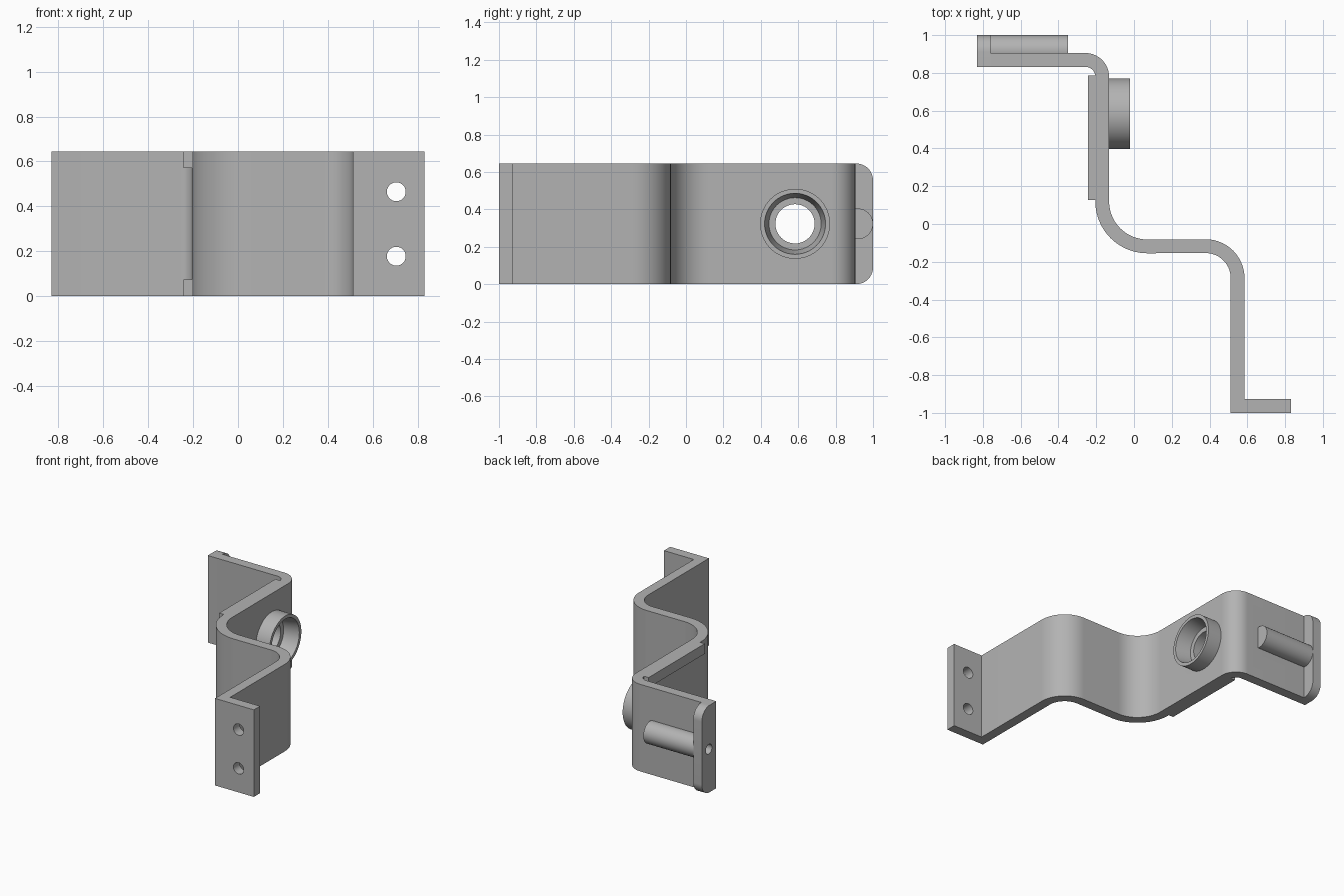
import bpy, bmesh, math
from mathutils import Vector, Matrix

cube = bpy.data.objects.get("Cube")
if cube:
    bpy.data.objects.remove(cube, do_unlink=True)

HEIGHT = 0.645
MID = HEIGHT / 2
THICK = 0.073

steel = bpy.data.materials.new("grey steel")
steel.use_nodes = True
COLOUR = (0.45, 0.45, 0.45, 1)
steel.diffuse_color = COLOUR
steel.node_tree.nodes["Principled BSDF"].inputs["Base Color"].default_value = COLOUR


def finish(name, bm):
    bmesh.ops.recalc_face_normals(bm, faces=bm.faces)
    mesh = bpy.data.meshes.new(name)
    bm.to_mesh(mesh)
    bm.free()
    mesh.materials.append(steel)
    obj = bpy.data.objects.new(name, mesh)
    bpy.context.collection.objects.link(obj)
    return obj


def prism(name, points, offset):
    """Extrude a closed outline of 3D points by an offset."""
    bm = bmesh.new()
    face = bm.faces.new([bm.verts.new(p) for p in points])
    ext = bmesh.ops.extrude_face_region(bm, geom=[face], use_keep_orig=True)
    moved = [v for v in ext["geom"] if isinstance(v, bmesh.types.BMVert)]
    bmesh.ops.translate(bm, verts=moved, vec=offset)
    return finish(name, bm)


def box(name, low, high):
    (x0, y0, z0), (x1, y1, z1) = low, high
    return prism(name, [(x0, y0, z0), (x1, y0, z0), (x1, y1, z0), (x0, y1, z0)], (0, 0, z1 - z0))


def cylinder(name, start, end, radius, sides=48):
    a, b = Vector(start), Vector(end)
    turn = (b - a).to_track_quat('Z', 'Y').to_matrix().to_4x4()
    bm = bmesh.new()
    bmesh.ops.create_cone(bm, cap_ends=True, segments=sides, radius1=radius, radius2=radius,
                          depth=(b - a).length, matrix=Matrix.Translation((a + b) / 2) @ turn)
    return finish(name, bm)


def arc(cx, cy, r, start, end, steps=14):
    angles = [math.radians(start + (end - start) * i / steps) for i in range(steps + 1)]
    return [(cx + r * math.cos(a), cy + r * math.sin(a)) for a in angles]


def drill(obj, cutter):
    mod = obj.modifiers.new("hole", 'BOOLEAN')
    mod.operation = 'DIFFERENCE'
    mod.solver = 'EXACT'
    mod.object = cutter
    cutter.hide_render = True
    cutter.hide_viewport = True
    cutter.display_type = 'WIRE'


# Bent strip: right-hand side of the path, then back along the other side
T = THICK
side_a = [(0.83, -1), (0.83, -1 + T), (0.585, -1 + T)]
side_a += arc(0.38, -0.286, 0.205, 0, 90)
side_a += arc(0.07, 0.12, 0.275 - T, 270, 180)
side_a += arc(-0.257, 0.78, 0.125, 0, 90) + [(-0.76, 0.905)]
side_b = [(-0.76, 0.905 - T)] + arc(-0.257, 0.78, 0.125 - T, 90, 0)
side_b += arc(0.07, 0.12, 0.275, 180, 270)
side_b += arc(0.38, -0.286, 0.205 - T, 90, 0) + [(0.585 - T, -1)]
strip = prism("bent_strip", [(x, y, 0) for x, y in side_a + side_b], (0, 0, HEIGHT))

# End flange with rounded back corners
R = 0.09
outline = [(0.905 - T, 0)] + arc(1 - R, R, R, -90, 0)
outline += arc(1 - R, HEIGHT - R, R, 0, 90) + [(0.905 - T, HEIGHT)]
flange = prism("end_flange", [(-0.83, y, z) for y, z in outline], (0.07, 0, 0))

# Rod lying half sunk in the end wall
ROD_Y = 0.918
rod = cylinder("pivot_rod", (-0.765, ROD_Y, MID), (-0.35, ROD_Y, MID), 0.082)

# Stiffening ribs along the top and bottom edges
for name, low in (("lower_rib", 0), ("upper_rib", HEIGHT - 0.075)):
    box(name, (-0.243, 0.127, low), (-0.2, 0.785, low + 0.075))

# Hollow boss with a tapered bore, turned around the x direction
BOSS_Y = 0.583
bm = bmesh.new()
section = [(-0.135, 0.139), (-0.135, 0.187), (-0.02, 0.187), (-0.02, 0.163)]
ring = [bm.verts.new((x, BOSS_Y, MID + r)) for x, r in section]
edges = [bm.edges.new((ring[i], ring[(i + 1) % 4])) for i in range(4)]
bmesh.ops.spin(bm, geom=ring + edges, cent=(0, BOSS_Y, MID), axis=(1, 0, 0),
               angle=math.tau, steps=64, use_duplicate=False)
bmesh.ops.remove_doubles(bm, verts=bm.verts, dist=0.0005)
boss = finish("round_boss", bm)

# Holes
drill(strip, cylinder("boss_hole_cutter", (-0.3, BOSS_Y, MID), (0, BOSS_Y, MID), 0.105))
for i, z in enumerate((0.178, 0.465)):
    drill(strip, cylinder(f"foot_hole_cutter_{i + 1}", (0.705, -1.1, z), (0.705, -0.85, z), 0.042))
rod_hole = cylinder("rod_hole_cutter", (-0.9, ROD_Y, MID), (-0.45, ROD_Y, MID), 0.036, 32)
for part in (strip, flange, rod):
    drill(part, rod_hole)

# Smooth the bends, keep the edges sharp
for obj in bpy.context.selected_objects:
    obj.select_set(False)
for obj in [o for o in bpy.context.collection.objects if o.type == 'MESH' and not o.hide_render]:
    bpy.context.view_layer.objects.active = obj
    obj.select_set(True)
    for mod in list(obj.modifiers):
        bpy.ops.object.modifier_apply(modifier=mod.name)
    bpy.ops.object.shade_smooth_by_angle(angle=math.radians(30))
    obj.select_set(False)
